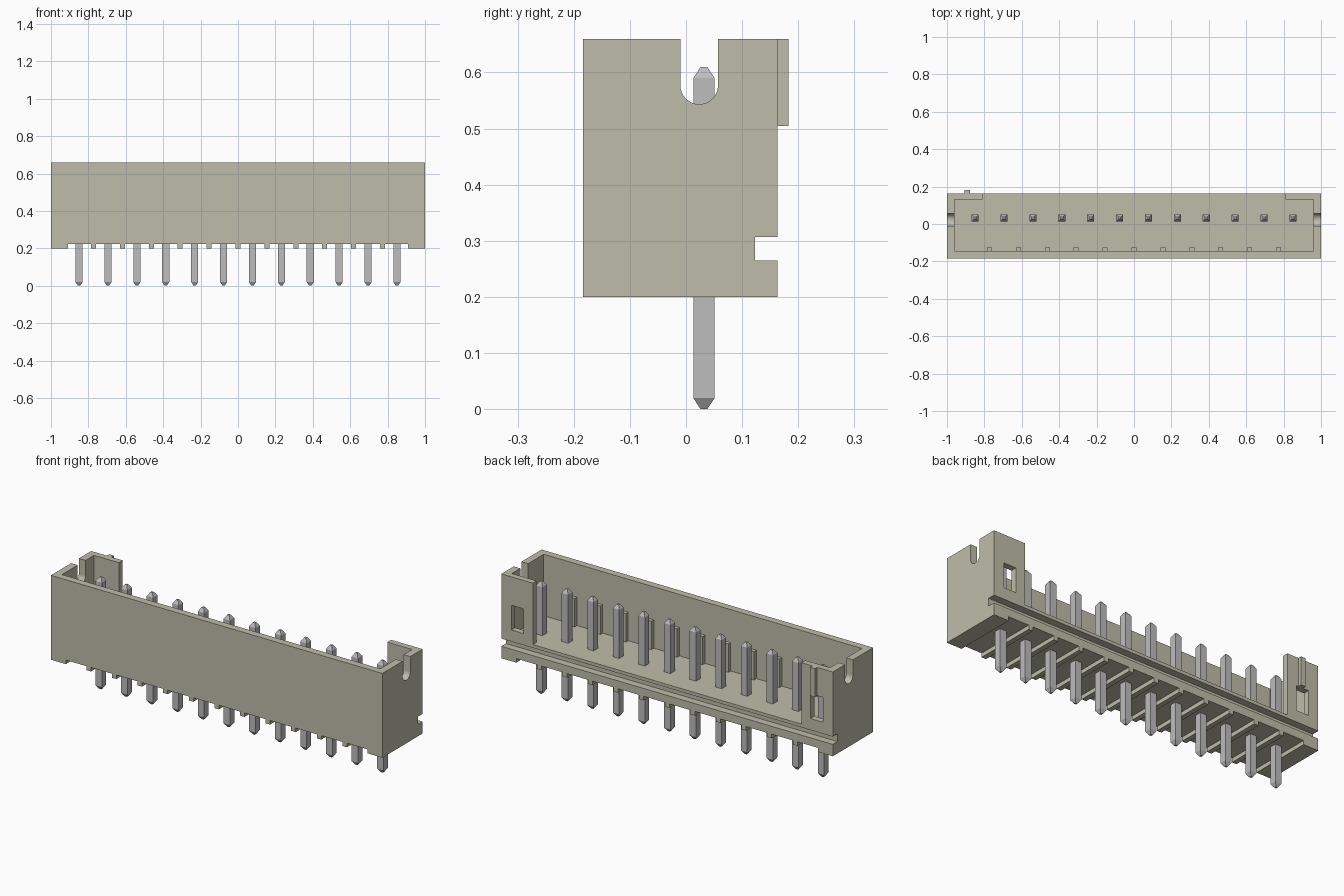
import bpy, bmesh, math

cube = bpy.data.objects.get("Cube")
if cube:
    bpy.data.objects.remove(cube, do_unlink=True)

PITCH, COUNT = 0.1545, 12
PIN_X = [(i - (COUNT - 1) / 2) * PITCH for i in range(COUNT)]
MID_X = [x + PITCH / 2 for x in PIN_X[:-1]]
FLOOR, TOP, BASE = 0.325, 0.66, 0.2


def material(name, rgb):
    m = bpy.data.materials.new(name)
    m.use_nodes = True
    m.diffuse_color = (*rgb, 1)
    m.node_tree.nodes["Principled BSDF"].inputs["Base Color"].default_value = (*rgb, 1)
    return m


IVORY = material("ivory plastic", (0.52, 0.51, 0.40))
METAL = material("grey metal", (0.51, 0.51, 0.51))


def finish(bm, name, mat):
    bmesh.ops.recalc_face_normals(bm, faces=bm.faces[:])
    me = bpy.data.meshes.new(name)
    bm.to_mesh(me)
    bm.free()
    me.materials.append(mat)
    ob = bpy.data.objects.new(name, me)
    bpy.context.scene.collection.objects.link(ob)
    return ob


def prism(name, profile, x0, x1):
    """Extrude a (y, z) outline along x."""
    bm = bmesh.new()
    face = bm.faces.new([bm.verts.new((x0, y, z)) for y, z in profile])
    ext = bmesh.ops.extrude_face_region(bm, geom=[face])
    bmesh.ops.translate(bm, vec=(x1 - x0, 0, 0),
                        verts=[v for v in ext["geom"] if isinstance(v, bmesh.types.BMVert)])
    return finish(bm, name, IVORY)


def boxes(name, spans):
    """Several boxes in one mesh, each given as ((x0, x1), (y0, y1), (z0, z1))."""
    bm = bmesh.new()
    for span in spans:
        verts = bmesh.ops.create_cube(bm, size=1)["verts"]
        for v in verts:
            v.co = [a + (b - a) * (c + 0.5) for (a, b), c in zip(span, v.co)]
    return finish(bm, name, IVORY)


def cut(ob, cutter):
    cutter.hide_render = True
    mod = ob.modifiers.new("cut", "BOOLEAN")
    mod.operation, mod.solver, mod.object = "DIFFERENCE", "EXACT", cutter
    bpy.ops.object.select_all(action="DESELECT")
    bpy.context.view_layer.objects.active = ob
    ob.select_set(True)
    bpy.ops.object.modifier_apply(modifier=mod.name)
    bpy.data.objects.remove(cutter, do_unlink=True)


# Housing: side outline with the groove along the back
housing = prism("housing", [(-0.184, BASE), (0.163, BASE), (0.163, 0.265), (0.123, 0.265),
                            (0.123, 0.307), (0.163, 0.307), (0.163, TOP), (-0.184, TOP)], -1, 1)

# Open cavity, then the wide opening in the back wall
cut(housing, boxes("cavity_cutter", [((-0.96, 0.96), (-0.145, 0.13), (FLOOR, 0.8))]))
cut(housing, boxes("opening_cutter", [((-0.81, 0.81), (0.1, 0.3), (FLOOR, 0.8))]))

# Round-bottomed slots through both end walls
R, CY, CZ = 0.0335, 0.0235, 0.577
arc = [(CY + R * math.cos(a), CZ + R * math.sin(a))
       for a in (math.pi + math.pi * i / 16 for i in range(17))]
cut(housing, prism("slot_cutter", arc + [(CY + R, 0.8), (CY - R, 0.8)], -1.1, 1.1))

# Windows in the two back tabs
cut(housing, boxes("window_cutter", [((s * 0.9025 - 0.0375, s * 0.9025 + 0.0375),
                                      (0.1, 0.25), (0.37, 0.505)) for s in (-1, 1)]))

# Shallow bays underneath, leaving end feet and thin cross ribs
starts = [-0.91] + [x + 0.0135 for x in MID_X]
ends = [x - 0.0135 for x in MID_X] + [0.91]
cut(housing, boxes("bay_cutter", [((a, b), (-0.3, 0.3), (0.1, 0.222))
                                  for a, b in zip(starts, ends)]))

# Key rib on the back tab, and guide ribs inside the front wall
boxes("key_rib", [((-0.905, -0.877), (0.163, 0.183), (0.505, TOP))])
boxes("guide_ribs", [((x - 0.0135, x + 0.0135), (-0.146, -0.125), (FLOOR - 0.002, 0.48))
                     for x in MID_X])

bpy.ops.object.select_all(action="DESELECT")
bpy.context.view_layer.objects.active = housing
housing.select_set(True)
bpy.ops.object.shade_smooth_by_angle(angle=math.radians(30))

# Square contact pins with tapered tips
bm = bmesh.new()
rings = []
for half, z in ((0.006, 0), (0.019, 0.02), (0.019, 0.59), (0.006, 0.61)):
    rings.append([bm.verts.new((sx * half, sy * half, z))
                  for sx, sy in ((-1, -1), (1, -1), (1, 1), (-1, 1))])
for lo, hi in zip(rings, rings[1:]):
    for i in range(4):
        j = (i + 1) % 4
        bm.faces.new((lo[i], lo[j], hi[j], hi[i]))
bm.faces.new(rings[0][::-1])
bm.faces.new(rings[-1])
pin = finish(bm, "pin_1", METAL)
pin.location = (PIN_X[0], 0.032, 0)
for n, x in enumerate(PIN_X[1:], 2):
    p = bpy.data.objects.new(f"pin_{n}", pin.data)
    p.location = (x, 0.032, 0)
    bpy.context.scene.collection.objects.link(p)
